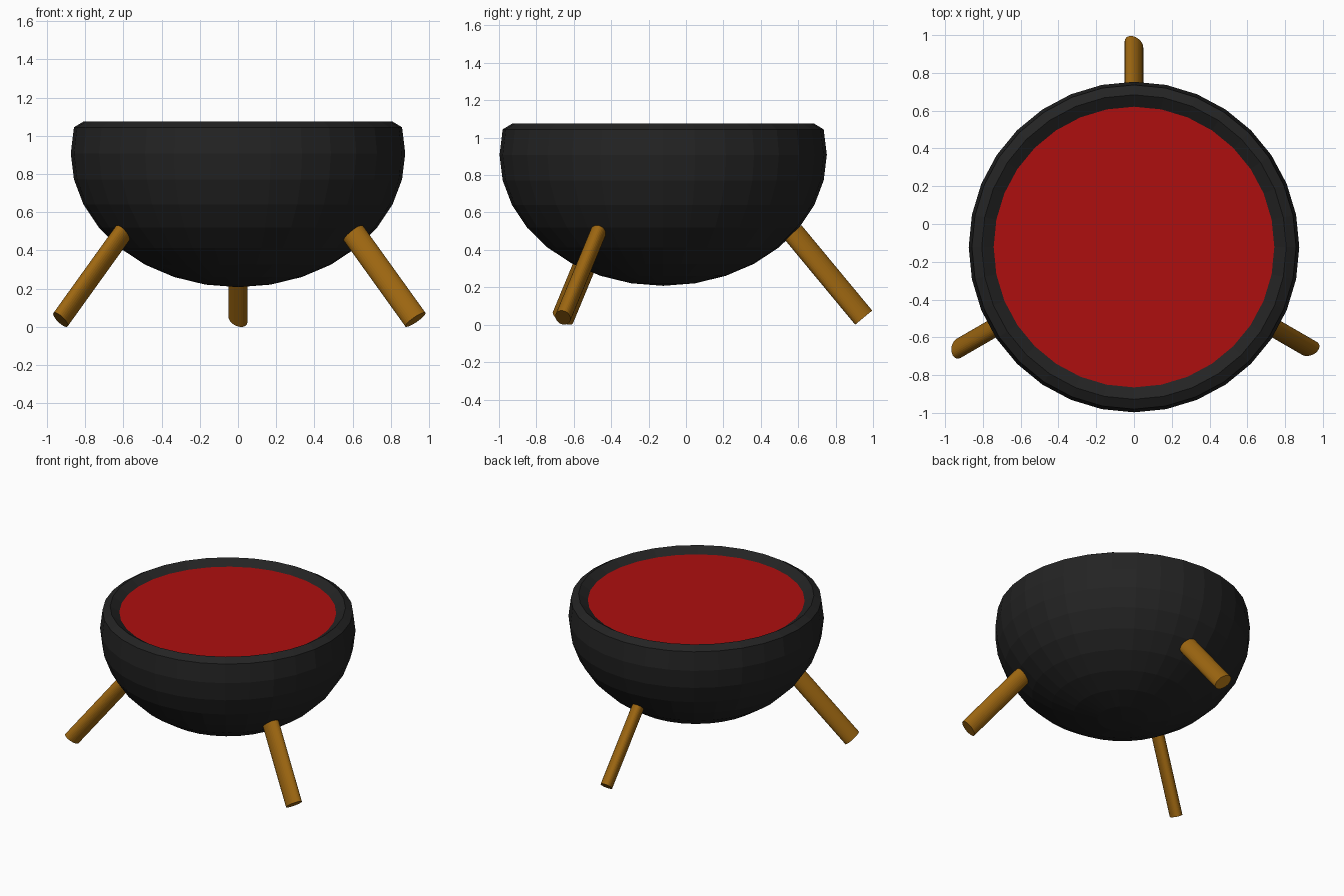
import bpy, bmesh, math
from mathutils import Matrix, Vector

if "Cube" in bpy.data.objects:
    bpy.data.objects.remove(bpy.data.objects["Cube"])

SIDES = 32
CY = -0.122          # common centre of bowl and leg ring


def material(name, rgb):
    m = bpy.data.materials.new(name)
    m.diffuse_color = (*rgb, 1)
    m.use_nodes = True
    m.node_tree.nodes["Principled BSDF"].inputs["Base Color"].default_value = m.diffuse_color
    return m


def finish(bm, name, mat):
    bmesh.ops.recalc_face_normals(bm, faces=bm.faces)
    me = bpy.data.meshes.new(name)
    bm.to_mesh(me)
    bm.free()
    me.materials.append(mat)
    ob = bpy.data.objects.new(name, me)
    bpy.context.collection.objects.link(ob)
    return ob


def ring(bm, r, z):
    return [bm.verts.new((r * math.cos(a), r * math.sin(a) + CY, z))
            for a in (2 * math.pi * i / SIDES for i in range(SIDES))]


black = material("charcoal", (0.017, 0.017, 0.017))
red = material("red", (0.42, 0.0045, 0.0045))
wood = material("brown_wood", (0.34, 0.135, 0.0055))

# Bowl: squashed sphere rings up to the rim, then the inward lip
bm = bmesh.new()
angles = [math.radians(11.25 * i) for i in range(-7, 2)]
profile = [(0.875 * math.cos(a), 0.908 + 0.70 * math.sin(a)) for a in angles]
profile += [(0.806, 1.076), (0.743, 1.035)]
rings = [ring(bm, r, z) for r, z in profile]
for lo, hi in zip(rings, rings[1:]):
    for i in range(SIDES):
        j = (i + 1) % SIDES
        bm.faces.new((lo[i], lo[j], hi[j], hi[i]))
pole = bm.verts.new((0, CY, 0.208))
for i in range(SIDES):
    bm.faces.new((pole, rings[0][(i + 1) % SIDES], rings[0][i]))
finish(bm, "bowl", black)

# Flat red surface filling the bowl
bm = bmesh.new()
face = bm.faces.new(ring(bm, 0.743, 1.035))
finish(bm, "bowl_filling", red)

# Three splayed legs with a skewed oval section
for name, deg in (("back_leg", 90), ("front_left_leg", 210), ("front_right_leg", 330)):
    a = math.radians(deg)
    out = Vector((math.cos(a), math.sin(a), 0))
    tangent = Vector((-math.sin(a), math.cos(a), 0))
    base = Vector((0, CY, 0))
    foot = base + out * 1.072 + Vector((0, 0, 0.038))
    top = base + out * 0.694 + Vector((0, 0, 0.494))
    axis = (top - foot).normalized()
    normal = tangent.cross(axis)
    if normal.z < 0:
        normal = -normal
    major = normal * math.cos(math.radians(31)) + tangent * math.sin(math.radians(31))
    minor = axis.cross(major)
    m = Matrix((major, minor, axis)).transposed().to_4x4()
    m.translation = (foot + top) / 2
    bm = bmesh.new()
    bmesh.ops.create_cone(bm, cap_ends=True, segments=SIDES, radius1=1, radius2=1,
                          depth=(top - foot).length,
                          matrix=m @ Matrix.Diagonal((0.064, 0.0425, 1, 1)))
    finish(bm, name, wood)
